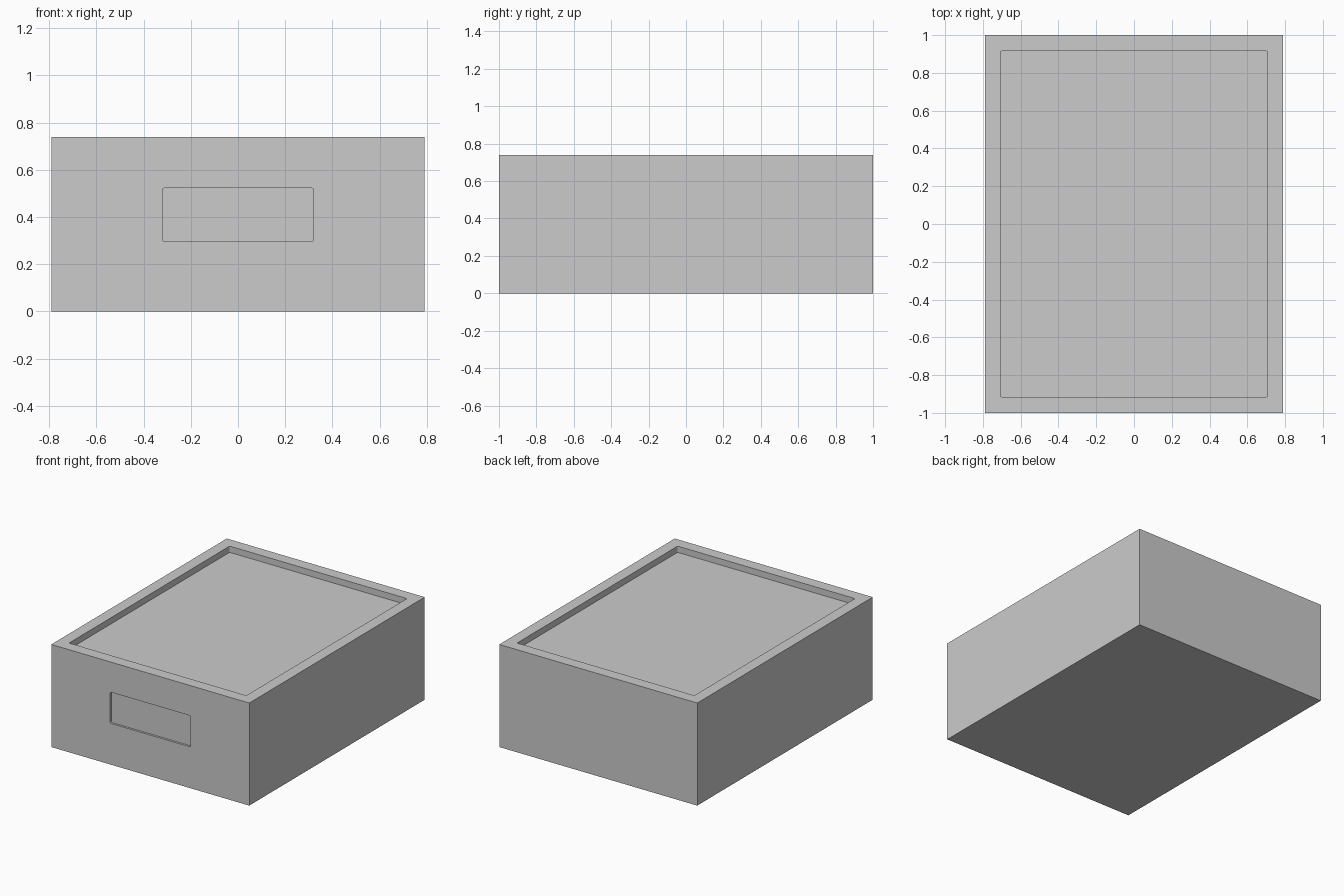
import bpy
import bmesh

WIDTH, LENGTH, HEIGHT = 1.58, 2.0, 0.74

if "Cube" in bpy.data.objects:
    bpy.data.objects.remove(bpy.data.objects["Cube"], do_unlink=True)

# Single plain grey
grey = bpy.data.materials.new("light_grey")
grey.use_nodes = True
colour = (0.6, 0.6, 0.6, 1)
grey.diffuse_color = colour
grey.node_tree.nodes["Principled BSDF"].inputs["Base Color"].default_value = colour


def block(name, size, centre, round_axis=None, radius=0.008):
    """Box whose edges along round_axis are slightly rounded."""
    bm = bmesh.new()
    bmesh.ops.create_cube(bm, size=1)
    bmesh.ops.scale(bm, vec=size, verts=bm.verts)
    if round_axis is not None:
        edges = [e for e in bm.edges
                 if abs((e.verts[0].co - e.verts[1].co)[round_axis]) > 1e-4]
        bmesh.ops.bevel(bm, geom=edges, offset=radius, segments=3,
                        profile=0.5, affect='EDGES')
    bmesh.ops.translate(bm, vec=centre, verts=bm.verts)
    mesh = bpy.data.meshes.new(name)
    bm.to_mesh(mesh)
    bm.free()
    mesh.materials.append(grey)
    obj = bpy.data.objects.new(name, mesh)
    bpy.context.collection.objects.link(obj)
    return obj


def recess(body, cutter):
    """Cut a pocket into the body and hide the cutter."""
    mod = body.modifiers.new(cutter.name, 'BOOLEAN')
    mod.operation = 'DIFFERENCE'
    mod.solver = 'EXACT'
    mod.object = cutter
    cutter.hide_render = True
    cutter.hide_set(True)


# Solid box body
body = block("box_body", (WIDTH, LENGTH, HEIGHT), (0, 0, HEIGHT / 2))

# Shallow tray in the top, leaving a rim
TRAY_DEPTH = 0.045
tray = block("tray_cutter", (1.415, 1.83, 2 * TRAY_DEPTH), (0, 0, HEIGHT), 2)
recess(body, tray)

# Label recess in the front face
LABEL_DEPTH = 0.015
label = block("label_cutter", (0.64, 2 * LABEL_DEPTH, 0.225),
              (0, -LENGTH / 2, 0.41), 1)
recess(body, label)

# Apply the cuts, then remove the cutters
bpy.context.view_layer.update()
evaluated = body.evaluated_get(bpy.context.evaluated_depsgraph_get())
cut_mesh = bpy.data.meshes.new_from_object(evaluated)
body.modifiers.clear()
body.data = cut_mesh
for cutter in (tray, label):
    bpy.data.objects.remove(cutter, do_unlink=True)
